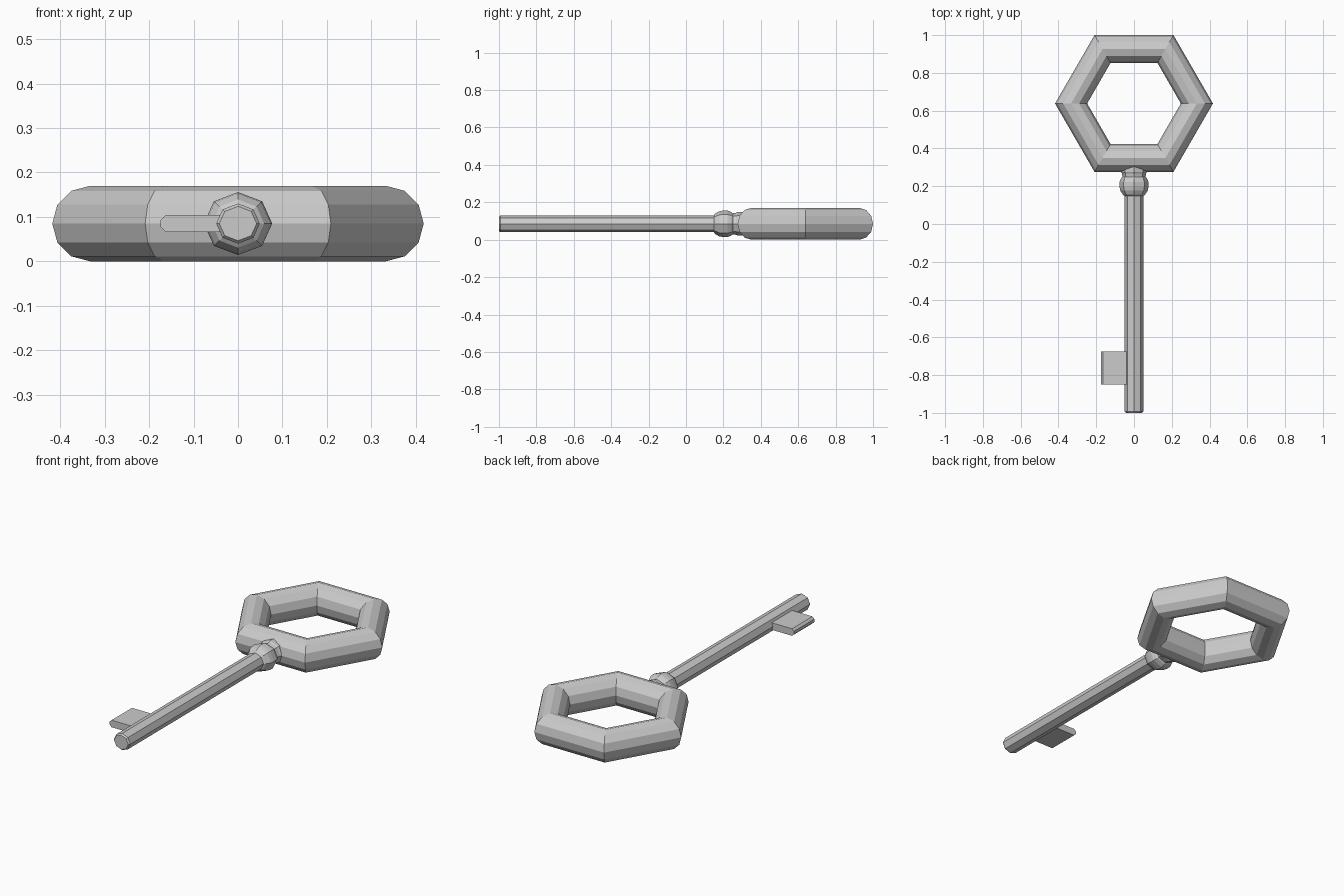
import bpy, bmesh
from math import cos, sin, pi

if "Cube" in bpy.data.objects:
    bpy.data.objects.remove(bpy.data.objects["Cube"])

ZC = 0.085  # height of the key's centre plane


def make_object(name, bm):
    bmesh.ops.recalc_face_normals(bm, faces=bm.faces)
    mesh = bpy.data.meshes.new(name)
    bm.to_mesh(mesh)
    bm.free()
    obj = bpy.data.objects.new(name, mesh)
    bpy.context.collection.objects.link(obj)
    return obj


def turned_part(name, profile, sides=8, flatten=0.92):
    """Eight-sided part turned around the y axis from (y, radius) pairs."""
    bm = bmesh.new()
    rings = []
    for y, r in profile:
        rings.append([bm.verts.new((r * cos(2 * pi * i / sides), y,
                                    ZC + flatten * r * sin(2 * pi * i / sides)))
                      for i in range(sides)])
    for a, b in zip(rings, rings[1:]):
        for i in range(sides):
            j = (i + 1) % sides
            bm.faces.new((a[i], a[j], b[j], b[i]))
    bm.faces.new(rings[0])
    bm.faces.new(rings[-1])
    return make_object(name, bm)


# Hexagonal handle ring
bpy.ops.mesh.primitive_torus_add(major_segments=6, minor_segments=12,
                                 major_radius=0.333, minor_radius=0.085,
                                 location=(0, 0.638, ZC))
bpy.context.object.name = "handle_ring"

# Shaft with a small chamfer at the tip
turned_part("shaft", [(-1.0, 0.042), (-0.992, 0.049), (0.17, 0.049)])

# Collar between shaft and ring
turned_part("collar", [(0.148, 0.048), (0.155, 0.059), (0.178, 0.073), (0.198, 0.077),
                       (0.222, 0.077), (0.242, 0.069), (0.25, 0.061),
                       (0.268, 0.064), (0.276, 0.069), (0.31, 0.069)])

# Key bit: flat plate with a chamfered outer edge
bm = bmesh.new()
section = [(-0.02, 0.066), (-0.163, 0.066), (-0.174, 0.077),
           (-0.174, 0.093), (-0.163, 0.104), (-0.02, 0.104)]
face = bm.faces.new([bm.verts.new((x, -0.85, z)) for x, z in section])
ext = bmesh.ops.extrude_face_region(bm, geom=[face])
bmesh.ops.translate(bm, vec=(0, 0.175, 0),
                    verts=[v for v in ext["geom"] if isinstance(v, bmesh.types.BMVert)])
make_object("key_bit", bm)
